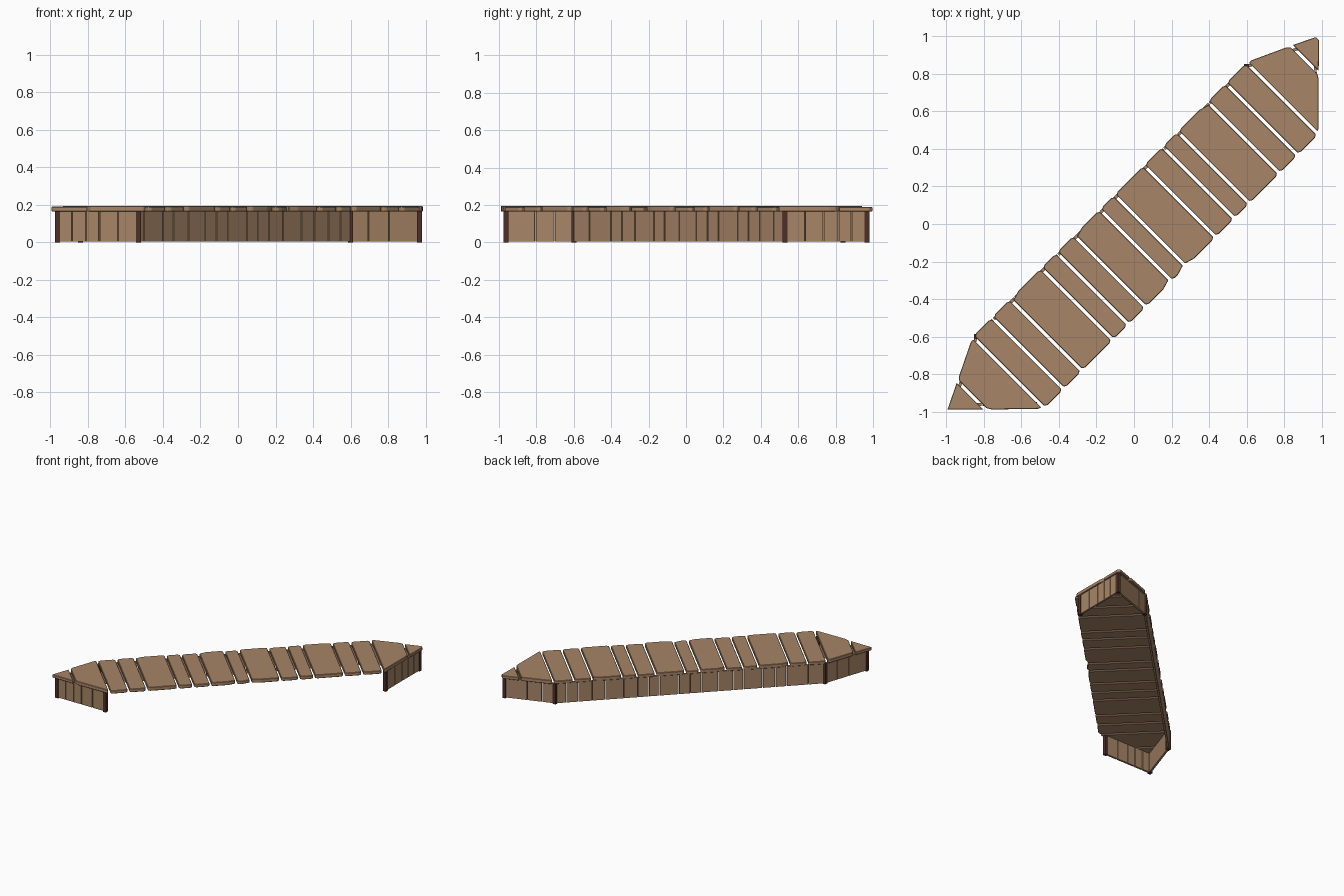
import bpy, bmesh
from mathutils import Vector

if "Cube" in bpy.data.objects:
    bpy.data.objects.remove(bpy.data.objects["Cube"])


def material(name, color):
    m = bpy.data.materials.new(name)
    m.diffuse_color = (*color, 1)
    m.use_nodes = True
    m.node_tree.nodes["Principled BSDF"].inputs["Base Color"].default_value = m.diffuse_color
    return m


wood = material("wood", (0.39, 0.235, 0.135))
dark = material("dark_wood", (0.075, 0.03, 0.022))


def prism(name, pts, z0, z1, mat, bevel=0.0):
    """Extrude a counter-clockwise floor plan between two heights."""
    bm = bmesh.new()
    face = bm.faces.new([bm.verts.new((x, y, z0)) for x, y in pts])
    ext = bmesh.ops.extrude_face_region(bm, geom=[face])
    for v in ext["geom"]:
        if isinstance(v, bmesh.types.BMVert):
            v.co.z = z1
    bmesh.ops.recalc_face_normals(bm, faces=bm.faces)
    if bevel:
        bmesh.ops.bevel(bm, geom=list(bm.edges), offset=bevel, segments=1,
                        affect='EDGES', clamp_overlap=True)
    me = bpy.data.meshes.new(name)
    bm.to_mesh(me)
    bm.free()
    me.materials.append(mat)
    ob = bpy.data.objects.new(name, me)
    bpy.context.collection.objects.link(ob)
    return ob


# Countertop outline: s = x + y runs along the counter, t = y - x across it
left = [(-1.985, 0.005), (-1.46, 0.26), (1.47, 0.26), (1.97, 0.03)]
right = [(-1.985, 0.005), (-1.79, -0.19), (-1.465, -0.505), (1.465, -0.505), (1.965, -0.005)]


def at(line, s):
    for (a, ta), (b, tb) in zip(line, line[1:]):
        if s <= b:
            return ta + (tb - ta) * (s - a) / (b - a)
    return line[-1][1]


def xy(s, t):
    return ((s - t) / 2, (s + t) / 2)


# Countertop planks, with (plank, side, end) corners chipped a little deeper
cuts = [-1.78, -1.46, -1.255, -1.06, -0.73, -0.565, -0.38, -0.105,
        0.05, 0.365, 0.565, 0.725, 1.045, 1.24, 1.46, 1.79]
chips = {(4, 'L', 0), (8, 'R', 1), (7, 'R', 1), (9, 'R', 0), (12, 'L', 1), (7, 'L', 0)}
edges = [-1.985] + cuts + [1.967]
gap = 0.012
for i, (a, b) in enumerate(zip(edges, edges[1:])):
    s0 = a + (gap if i else 0)
    s1 = b - (gap if i < len(cuts) else 0)
    if i == 0:                       # pointed front tip
        pts = [xy(s0, 0.005), xy(s1, at(right, s1)), xy(s1, at(left, s1))]
    elif i == len(cuts):             # pointed back tip
        pts = [xy(s0, at(right, s0)), (0.987, 0.98), (0.97, 0.997), xy(s0, at(left, s0))]
    else:
        def corner(side, line, end):
            s, sgn = (s1, -1) if end else (s0, 1)
            k, d = (0.075, 0.022) if (i, side, end) in chips else (0.022, 0.014)
            t = at(line, s)
            inward = -d if side == 'L' else d
            s2 = s + sgn * k
            out = [xy(s, t + inward), xy(s2, at(line, s2))]
            return out if not end else out[::-1]
        pts = corner('R', right, 0) + corner('R', right, 1)
        pts += (corner('L', left, 0) + corner('L', left, 1))[::-1]
    lift = 0.003 if (b - a) > 0.25 else (0.0 if i % 2 else -0.002)
    prism(f"counter_plank_{i + 1}", pts, 0.165, 0.192 + lift, wood, 0.003)

# Corner posts
A, B, C = Vector((-0.963, -0.963)), Vector((-0.53, -0.963)), Vector((-0.84, -0.60))
D, E, F = Vector((0.60, 0.84)), Vector((0.967, 0.967)), Vector((0.967, 0.53))
h = 0.0135
for n, p in zip(["front_tip", "front_end", "front_back", "rear_back", "rear_tip", "rear_end"],
                [A, B, C, D, E, F]):
    prism(f"{n}_post", [(p.x - h, p.y - h), (p.x + h, p.y - h),
                        (p.x + h, p.y + h), (p.x - h, p.y + h)], 0, 0.168, dark)


# Vertical wall boards between two posts, split at the given fractions
def wall(name, p, q, splits):
    d = q - p
    L = d.length
    d.normalize()
    n = Vector((-d.y, d.x)) * 0.008
    f = [0.0] + splits + [1.0]
    for i, (a, b) in enumerate(zip(f, f[1:])):
        u = p + d * (a * L + 0.003)
        v = p + d * (b * L - 0.003)
        pts = [u - n, v - n, v + n, u + n]
        prism(f"{name}_board_{i + 1}", [tuple(w) for w in pts], 0.005, 0.168, wood)


end_splits = [0.18, 0.35, 0.515, 0.745]
wall("front_wall", A, B, end_splits)
wall("rear_wall", E, F, [0.19, 0.345, 0.53, 0.755])
wall("front_side_wall", C, A, [0.28, 0.56])
wall("rear_side_wall", E, D, [0.45, 0.745])
xs = [-.75, -.635, -.576, -.507, -.405, -.35, -.27, -.18, -.12, -.06, .042,
      .10, .16, .235, .333, .403, .477, .541]
wall("long_back_wall", C, D, [(x + 0.84) / 1.44 for x in xs])
